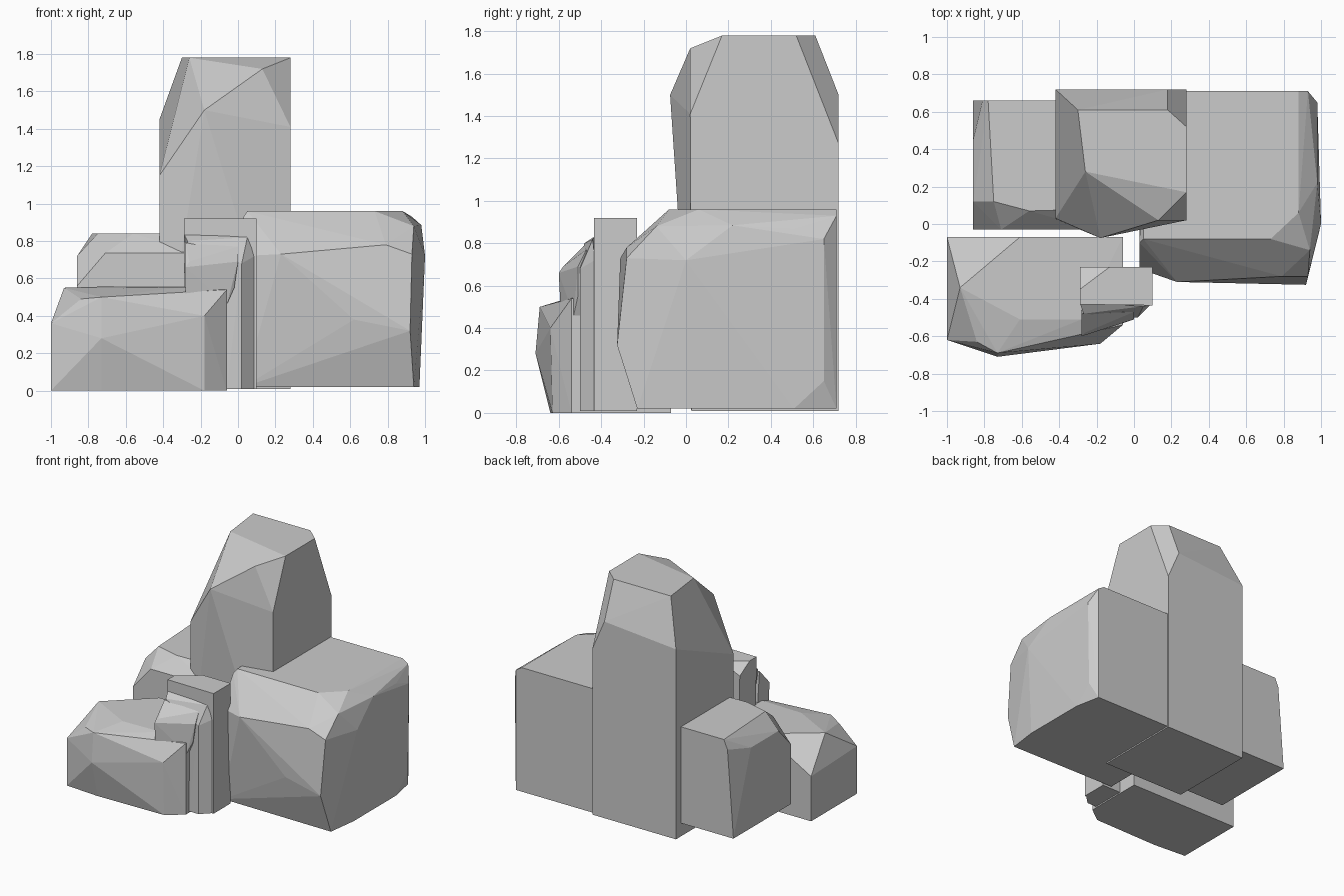
import bpy, bmesh


def rock(name, foot, z0, crown):
    """Faceted rock: hull of a flat foot outline and a few chiselled corners above."""
    bm = bmesh.new()
    for x, y in foot:
        bm.verts.new((x, y, z0))
    for p in crown:
        bm.verts.new(p)
    res = bmesh.ops.convex_hull(bm, input=bm.verts[:])
    junk = {g for g in res["geom_interior"] + res["geom_unused"]
            if isinstance(g, bmesh.types.BMVert) and g.is_valid}
    bmesh.ops.delete(bm, geom=list(junk), context='VERTS')
    bmesh.ops.dissolve_limit(bm, angle_limit=0.02, verts=bm.verts[:], edges=bm.edges[:])
    bmesh.ops.recalc_face_normals(bm, faces=bm.faces[:])
    me = bpy.data.meshes.new(name)
    bm.to_mesh(me)
    bm.free()
    ob = bpy.data.objects.new(name, me)
    bpy.context.collection.objects.link(ob)
    return ob


def box(x0, x1, y0, y1):
    return [(x0, y0), (x1, y0), (x1, y1), (x0, y1)]


# tall central pillar
rock("tall_rock", box(-.42, .28, .025, .72), .01, [
    (-.30, .61, 1.78), (.18, .61, 1.78), (.28, .52, 1.78), (.28, .17, 1.78), (-.26, .28, 1.78),
    (-.42, .72, 1.45), (.18, .72, 1.50), (.28, .72, 1.27),
    (-.18, -.075, 1.50), (.13, .02, 1.72), (.28, .02, 1.41), (-.42, .03, 1.15)])

# large block on the right
rock("large_rock", [(.03, -.22), (.94, -.23), (.97, .0), (.97, .51), (.93, .71), (.03, .71)], .02, [
    (.05, -.08, .96), (.73, -.08, .96), (.88, .06, .96), (.88, .71, .96), (.05, .71, .96),
    (.03, -.10, .93), (.03, -.24, .72), (.23, -.31, .73), (.79, -.28, .78), (.93, -.28, .73),
    (.62, -.315, .38), (.92, -.325, .32), (.94, -.14, .88), (.98, .22, .885), (.97, .51, .87),
    (1.0, .0, .72), (.98, .65, .82), (.97, .65, .15), (.93, .71, .93)])

# block at the back left
rock("back_left_rock", box(-.86, -.2, -.03, .66), .11, [
    (-.78, .66, .84), (-.74, .42, .84), (-.75, .12, .84), (-.56, .07, .84), (-.2, .08, .84),
    (-.2, .66, .84), (-.81, .66, .77), (-.86, .12, .72), (-.86, .45, .72),
    (-.86, -.03, .56), (-.71, -.03, .735), (-.2, -.03, .735)])

# low slab at the front left
rock("front_left_rock", [(-1, -.07), (-1, -.62), (-.73, -.64), (-.18, -.63), (-.06, -.54), (-.06, -.07)], 0, [
    (-1, -.07, .34), (-1, -.62, .36), (-.93, -.34, .55), (-.61, -.07, .56), (-.06, -.07, .56),
    (-.84, -.63, .49), (-.73, -.71, .28), (-.73, -.69, .50), (-.61, -.51, .55), (-.28, -.51, .555),
    (-.18, -.64, .40), (-.06, -.54, .54)])

# narrow upright stone in front, with its stepped ledge
rock("upright_stone", [(-.28, -.43), (.10, -.435), (.10, -.23), (-.28, -.23)], .01, [
    (-.29, -.43, .92), (.10, -.435, .92), (.10, -.23, .92), (-.13, -.23, .92), (-.29, -.35, .92),
    (-.29, -.23, .85)])
rock("stone_ledge", [(-.20, -.40), (-.06, -.50), (.02, -.50), (.09, -.43), (.09, -.40)], .01, [
    (-.29, -.42, .84), (-.27, -.48, .80), (.05, -.44, .82), (.02, -.50, .68), (.09, -.43, .72)])
rock("ledge_lip", [(-.28, -.59), (-.06, -.53), (-.06, -.45), (-.28, -.45)], .46, [
    (-.28, -.60, .66), (-.26, -.58, .69), (0, -.51, .69), (-.02, -.51, .55),
    (-.28, -.48, .79), (0, -.47, .77)])
